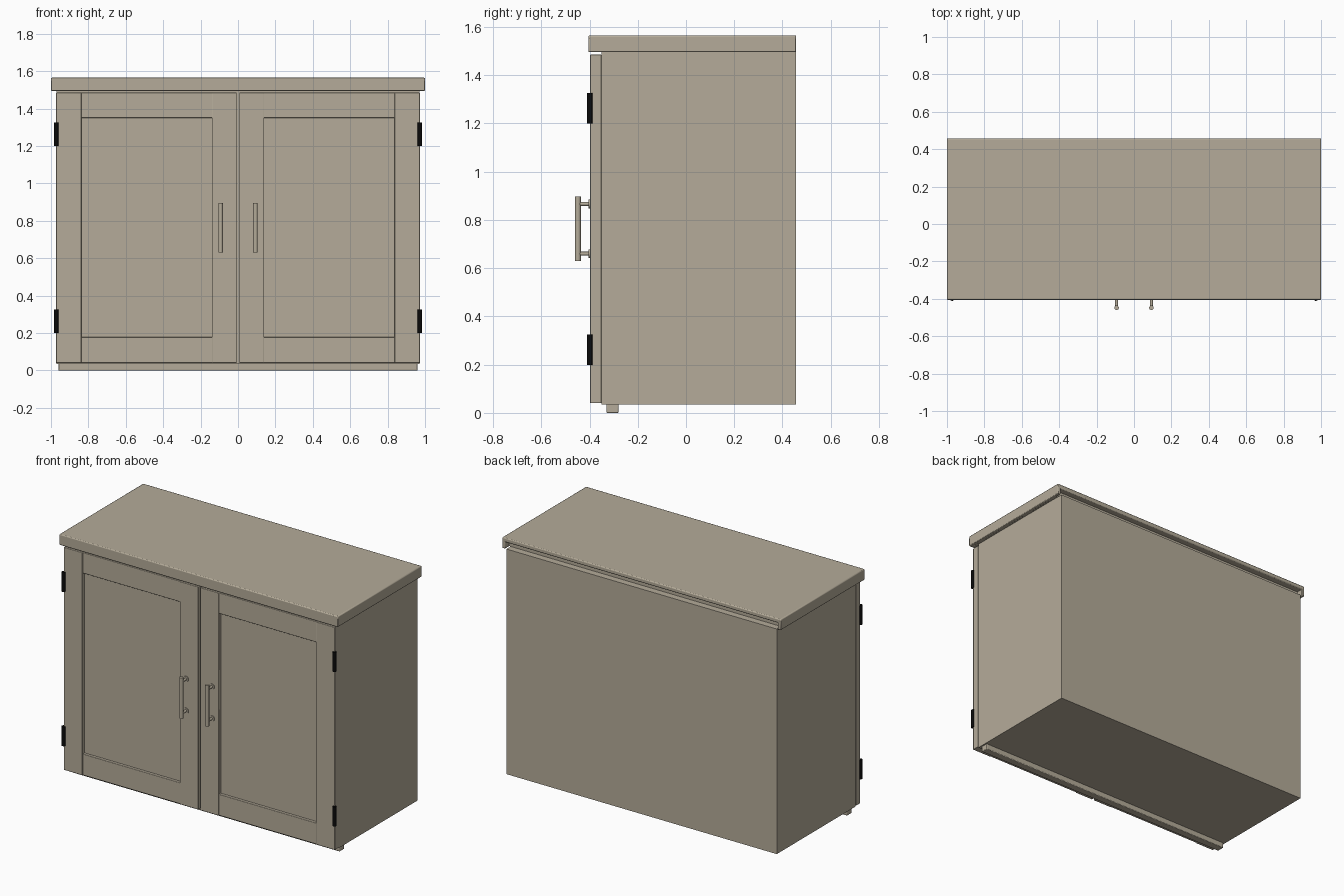
import bpy
import math

if "Cube" in bpy.data.objects:
    bpy.data.objects.remove(bpy.data.objects["Cube"])


def material(name, rgb):
    m = bpy.data.materials.new(name)
    m.diffuse_color = (*rgb, 1)
    m.use_nodes = True
    m.node_tree.nodes["Principled BSDF"].inputs["Base Color"].default_value = m.diffuse_color
    return m


BEIGE = material("beige_paint", (0.46, 0.41, 0.32))
BLACK = material("black_metal", (0.003, 0.003, 0.003))


def box(name, x, y, z, bevel=0.0, mat=BEIGE):
    """Box from (min, max) ranges, with optional rounded edges."""
    bpy.ops.mesh.primitive_cube_add(
        size=1, location=[(a + b) / 2 for a, b in (x, y, z)])
    ob = bpy.context.object
    ob.name = name
    ob.scale = [b - a for a, b in (x, y, z)]
    bpy.ops.object.transform_apply(location=False, rotation=False, scale=True)
    ob.data.materials.append(mat)
    if bevel:
        mod = ob.modifiers.new("rounded_edges", 'BEVEL')
        mod.width = bevel
        mod.segments = 2
        bpy.ops.object.shade_smooth_by_angle(angle=math.radians(40))
    return ob


def rod(name, loc, radius, length, along_y=False, mat=BEIGE):
    """Cylinder standing along z, or lying along y."""
    bpy.ops.mesh.primitive_cylinder_add(
        vertices=20, radius=radius, depth=length, location=loc,
        rotation=(math.pi / 2 if along_y else 0, 0, 0))
    ob = bpy.context.object
    ob.name = name
    ob.data.materials.append(mat)
    bpy.ops.object.shade_smooth_by_angle(angle=math.radians(40))
    return ob


# Cabinet body and the strip under its front edge
box("cabinet_body", (-0.97, 0.97), (-0.35, 0.455), (0.035, 1.495))
box("base_strip", (-0.96, 0.96), (-0.33, -0.28), (0, 0.04), 0.004)

# Worktop: board with a rim on front and sides, leaving a slot at the back
box("top_board", (-1, 1), (-0.405, 0.457), (1.537, 1.565), 0.006)
box("top_core", (-0.98, 0.98), (-0.39, 0.415), (1.497, 1.545))
box("top_front_rim", (-1, 1), (-0.405, -0.37), (1.495, 1.555), 0.004)
for s, side in ((-1, "left"), (1, "right")):
    box(f"top_{side}_rim", sorted((s * 0.978, s * 1.0)),
        (-0.405, 0.457), (1.495, 1.555), 0.004)

# Doors, hinges and handles, one set per side
for s, side in ((-1, "left"), (1, "right")):
    def span(a, b):
        return sorted((s * a, s * b))

    box(f"{side}_door_outer_stile", span(0.838, 0.973), (-0.398, -0.35),
        (0.04, 1.485), 0.003)
    box(f"{side}_door_inner_stile", span(0.007, 0.14), (-0.398, -0.35),
        (0.04, 1.485), 0.003)
    for z, level in (((0.04, 0.178), "bottom"), ((1.35, 1.485), "top")):
        box(f"{side}_door_{level}_rail", span(0.135, 0.843),
            (-0.394, -0.35), z, 0.003)
    box(f"{side}_door_panel", span(0.13, 0.85), (-0.376, -0.352),
        (0.17, 1.36))

    for z, level in ((0.262, "lower"), (1.263, "upper")):
        rod(f"{side}_{level}_hinge", (s * 0.972, -0.399, z), 0.012, 0.126,
            mat=BLACK)

    hx = s * 0.093
    rod(f"{side}_handle_bar", (hx, -0.448, 0.763), 0.012, 0.266)
    for z, level in ((0.66, "lower"), (0.866, "upper")):
        rod(f"{side}_handle_{level}_post", (hx, -0.42, z), 0.008, 0.05, True)
        rod(f"{side}_handle_{level}_rosette", (hx, -0.4, z), 0.018, 0.008,
            True)
